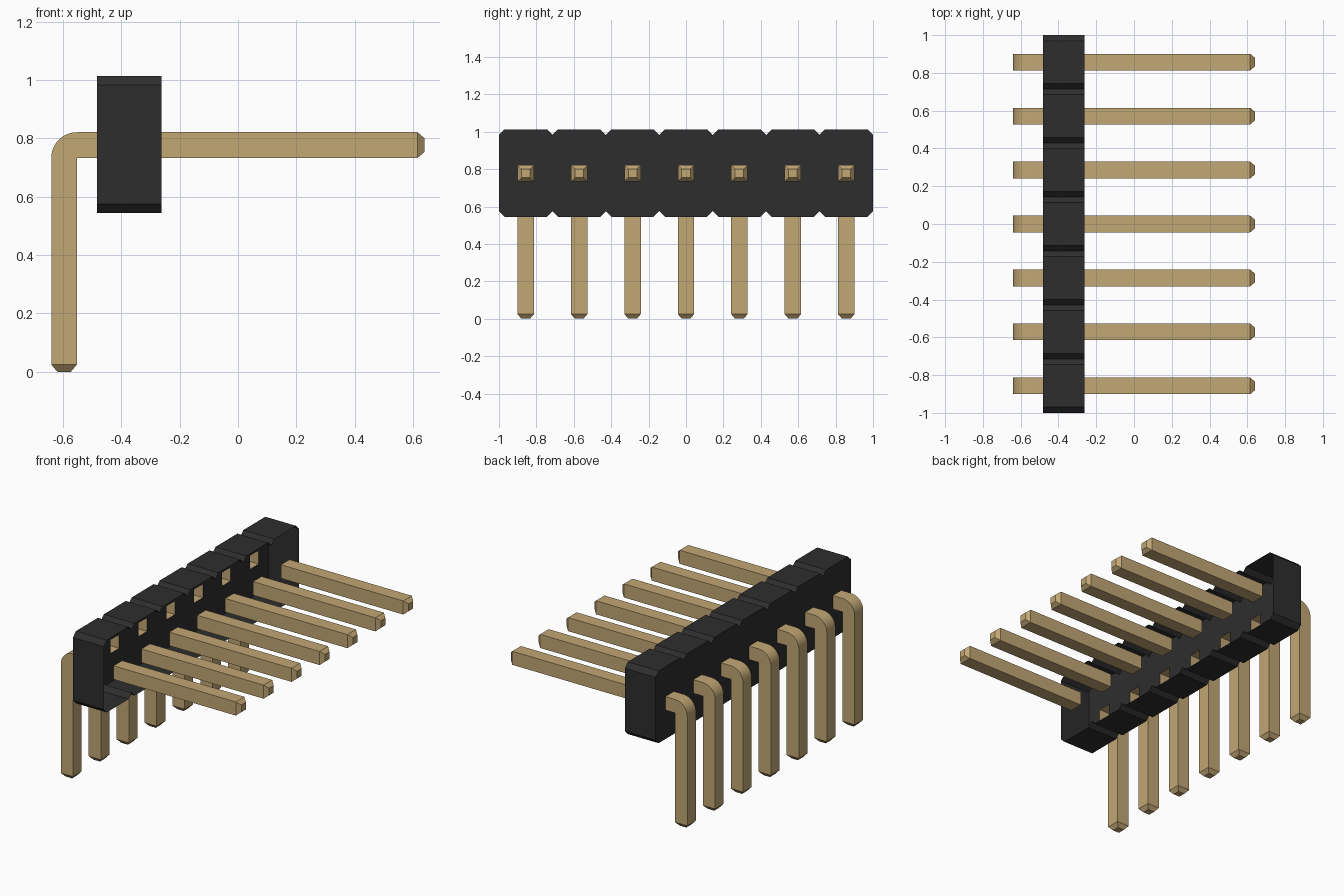
import bpy, bmesh, math
from mathutils import Vector, Matrix

cube = bpy.data.objects.get("Cube")
if cube:
    bpy.data.objects.remove(cube)

COUNT = 7
PITCH = 2 / COUNT
BACK, FRONT = -0.483, -0.262      # housing extent along x
LOW, HIGH = 0.545, 1.013          # housing extent along z
CHAMFER = 0.03
HALF = 0.044                      # half thickness of a pin
PIN_Z = 0.777
LEG_X = -0.596
TIP, TIP_HALF = 0.025, 0.023


def material(name, rgb, roughness):
    mat = bpy.data.materials.new(name)
    mat.use_nodes = True
    mat.diffuse_color = (*rgb, 1)
    shader = mat.node_tree.nodes["Principled BSDF"]
    shader.inputs["Base Color"].default_value = (*rgb, 1)
    shader.inputs["Roughness"].default_value = roughness
    return mat


black = material("black plastic", (0.027, 0.027, 0.027), 0.6)
brass = material("pale brass", (0.54, 0.385, 0.175), 0.5)


def finish(bm, name, mat):
    bmesh.ops.remove_doubles(bm, verts=bm.verts, dist=0.0005)
    bmesh.ops.recalc_face_normals(bm, faces=bm.faces)
    mesh = bpy.data.meshes.new(name)
    bm.to_mesh(mesh)
    bm.free()
    mesh.materials.append(mat)
    obj = bpy.data.objects.new(name, mesh)
    bpy.context.collection.objects.link(obj)
    return obj


def loft(bm, rings, cap):
    """Join successive rings of four points; cap closes the last one."""
    rows = [[bm.verts.new(p) for p in ring] for ring in rings]
    for a, b in zip(rows, rows[1:]):
        for i in range(4):
            j = (i + 1) % 4
            bm.faces.new((a[i], a[j], b[j], b[i]))
    if cap:
        bm.faces.new(rows[-1])


def square_x(x, y, h):
    return [Vector((x, y + a * h, PIN_Z + b * h))
            for a, b in ((-1, -1), (1, -1), (1, 1), (-1, 1))]


def square_z(z, y, h):
    return [Vector((LEG_X + b * h, y + a * h, z))
            for a, b in ((-1, 1), (1, 1), (1, -1), (-1, -1))]


# Housing: chamfered shell, open toward the contacts, pierced at the back
bm = bmesh.new()
for k in range(COUNT):
    y = (k - (COUNT - 1) / 2) * PITCH
    l, r = y - PITCH / 2, y + PITCH / 2
    c = CHAMFER
    outline = [(l, LOW + c), (l + c, LOW), (r - c, LOW), (r, LOW + c),
               (r, HIGH - c), (r - c, HIGH), (l + c, HIGH), (l, HIGH - c)]
    back = [bm.verts.new((BACK, *p)) for p in outline]
    front = [bm.verts.new((FRONT, *p)) for p in outline]
    hole = [bm.verts.new(p) for p in square_x(BACK, y, HALF)]
    for i in range(4):
        a, b, d = back[2 * i], back[2 * i + 1], back[(2 * i + 2) % 8]
        bm.faces.new((a, b, hole[i]))
        bm.faces.new((b, d, hole[(i + 1) % 4], hole[i]))
    for i in range(8):
        # neighbouring cells share no dividing wall
        if (i == 3 and k < COUNT - 1) or (i == 7 and k > 0):
            continue
        j = (i + 1) % 8
        bm.faces.new((back[i], back[j], front[j], front[i]))
finish(bm, "housing", black)

# Pins: straight contact on one side, bent solder leg on the other
for k in range(COUNT):
    y = (k - (COUNT - 1) / 2) * PITCH
    bm = bmesh.new()
    end = 0.64
    loft(bm, [square_x(FRONT, y, HALF), square_x(end - TIP, y, HALF),
              square_x(end, y, TIP_HALF)], True)
    finish(bm, f"contact_{k + 1}", brass)

    bm = bmesh.new()
    pivot = Vector((LEG_X + HALF, y, PIN_Z - HALF))
    start = square_x(pivot.x, y, HALF)
    rings = [square_x(BACK, y, HALF)]
    steps = 8
    for s in range(steps + 1):
        turn = Matrix.Rotation(-math.pi / 2 * s / steps, 3, "Y")
        rings.append([pivot + turn @ (p - pivot) for p in start])
    rings += [square_z(TIP, y, HALF), square_z(0, y, TIP_HALF)]
    loft(bm, rings, True)
    leg = finish(bm, f"bent_leg_{k + 1}", brass)
    bpy.context.view_layer.objects.active = leg
    leg.select_set(True)
    bpy.ops.object.shade_smooth_by_angle(angle=math.radians(30))
    leg.select_set(False)
